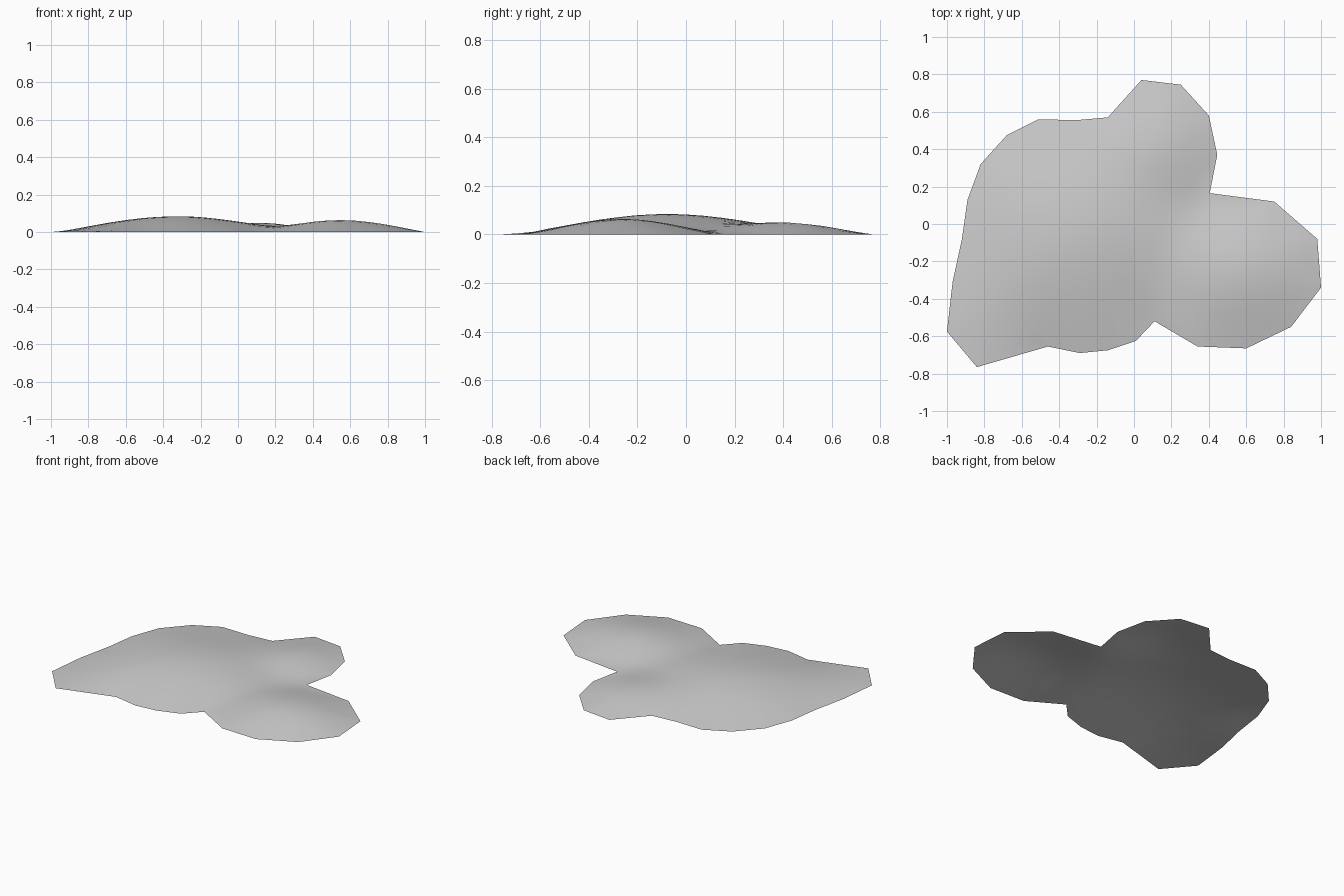
import bpy, math
from mathutils import Vector
from mathutils.geometry import delaunay_2d_cdt, intersect_point_line

if "Cube" in bpy.data.objects:
    bpy.data.objects.remove(bpy.data.objects["Cube"])

# Ground outline of the mound, clockwise from the back lobe
OUTLINE = [Vector(p) for p in (
    (.04, .77), (.25, .745), (.40, .58), (.445, .37), (.405, .165), (.75, .12),
    (.98, -.08), (1, -.34), (.84, -.55), (.60, -.665), (.34, -.655), (.11, -.52),
    (.01, -.625), (-.14, -.675), (-.29, -.69), (-.46, -.655), (-.84, -.765),
    (-1, -.575), (-.97, -.31), (-.92, -.08), (-.89, .13), (-.82, .32),
    (-.68, .475), (-.51, .56), (-.31, .555), (-.14, .57))][::-1]
N = len(OUTLINE)

# Rounded hills: centre x, centre y, height, spread left, spread right, spread y
HILLS = [(-.32, -.08, .085, .43, .36, .38),
         (.55, -.26, .067, .27, .31, .27),
         (.15, .40, .054, .28, .24, .25)]


def edge_distance(p):
    best = 9
    for i in range(N):
        a, b = OUTLINE[i], OUTLINE[(i + 1) % N]
        q, t = intersect_point_line(p, a, b)
        t = min(1, max(0, t))
        best = min(best, (p - a.lerp(b, t)).length)
    return best


def inside(p):
    hit = False
    for i in range(N):
        a, b = OUTLINE[i], OUTLINE[(i + 1) % N]
        if (a.y > p.y) != (b.y > p.y):
            if p.x < a.x + (p.y - a.y) * (b.x - a.x) / (b.y - a.y):
                hit = not hit
    return hit


def height(p):
    total = 0
    for cx, cy, h, left, right, sy in HILLS:
        sx = left if p.x < cx else right
        g = h * math.exp(-((p.x - cx) / sx) ** 2 / 2 - ((p.y - cy) / sy) ** 2 / 2)
        total += g ** 4
    return total ** .25 * (1 - math.exp(-edge_distance(p) / .12))


# Staggered interior points, triangulated inside the outline
STEP = .07
points = list(OUTLINE)
for j in range(-11, 12):
    for i in range(-15, 16):
        p = Vector(((i + .5 * (j % 2)) * STEP, j * STEP))
        if inside(p) and edge_distance(p) > .04:
            points.append(p)
edges = [(i, (i + 1) % N) for i in range(N)]
co, _, tris, *_ = delaunay_2d_cdt(points, edges, [list(range(N))], 1, 1e-5)

# Open mound surface
verts = [(p.x, p.y, height(p)) for p in co]
mesh = bpy.data.meshes.new("mound")
mesh.from_pydata(verts, [], tris)
mound = bpy.data.objects.new("mound", mesh)
bpy.context.collection.objects.link(mound)
if mesh.polygons[0].normal.z < 0:
    mesh.flip_normals()
mesh.shade_smooth()

grey = bpy.data.materials.new("light grey")
grey.diffuse_color = (.6, .6, .6, 1)
grey.use_nodes = True
grey.node_tree.nodes["Principled BSDF"].inputs["Base Color"].default_value = grey.diffuse_color
mesh.materials.append(grey)
